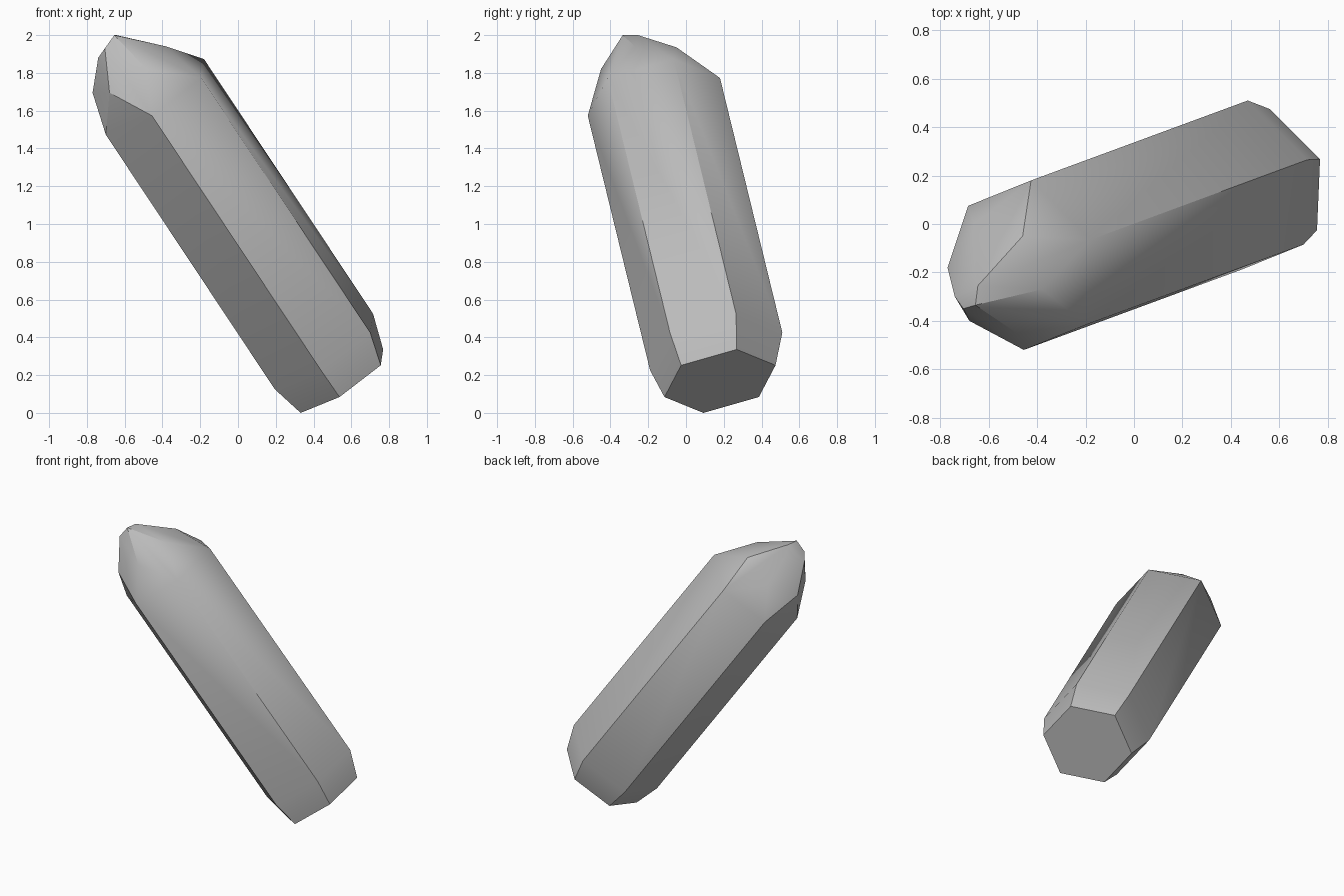
import bpy
import bmesh
import math
from mathutils import Vector

old = bpy.data.objects.get("Cube")
if old:
    bpy.data.objects.remove(old, do_unlink=True)


def make_material(name, value):
    material = bpy.data.materials.new(name)
    material.use_nodes = True
    colour = (value, value, value, 1)
    material.diffuse_color = colour
    material.node_tree.nodes["Principled BSDF"].inputs["Base Color"].default_value = colour
    return material


# Two neighbouring-but-one corners define the tilted hexagonal section
front_corner = Vector((-0.015, -0.35, -0.1))
upper_corner = Vector((0.26, 0.105, 0.2))


def hexagon(centre, scale=1):
    """Six corners of the crystal's section, as opposite pairs about the centre."""
    offsets = (front_corner, front_corner + upper_corner, upper_corner)
    return [Vector(centre) + side * scale * offset
            for side in (1, -1) for offset in offsets]


# Narrowed flat foot, then the long straight shaft
points = hexagon((0.55, 0.18, 0.168), 0.84)
points += hexagon((0.455, 0.16, 0.325))
points += hexagon((-0.44, -0.17, 1.673))

# Shoulder peaks, one above each shaft face
points += [Vector(p) for p in (
    (-0.68, -0.40, 1.695), (-0.485, -0.45, 1.82), (-0.38, -0.27, 1.94),
    (-0.46, -0.05, 1.935), (-0.66, 0.0, 1.80), (-0.77, -0.18, 1.695))]

# Small chipped point
points += [Vector(p) for p in (
    (-0.645, -0.255, 2.0), (-0.655, -0.335, 2.0), (-0.705, -0.35, 1.93),
    (-0.74, -0.30, 1.88), (-0.66, -0.19, 1.94))]

# Skin the corners into a faceted solid and merge flat neighbours
bm = bmesh.new()
for point in points:
    bm.verts.new(point)
hull = bmesh.ops.convex_hull(bm, input=bm.verts)
unused = {v for v in hull["geom_interior"] + hull["geom_unused"]
          if isinstance(v, bmesh.types.BMVert)}
bmesh.ops.delete(bm, geom=list(unused), context="VERTS")
bmesh.ops.dissolve_limit(bm, angle_limit=math.radians(2),
                         verts=bm.verts, edges=bm.edges)
bmesh.ops.recalc_face_normals(bm, faces=bm.faces)

mesh = bpy.data.meshes.new("crystal_shard")
bm.to_mesh(mesh)
bm.free()
crystal = bpy.data.objects.new("crystal_shard", mesh)
bpy.context.collection.objects.link(crystal)
mesh.materials.append(make_material("stone_grey", 0.5))

# Soft facets with crisp main edges
bpy.ops.object.select_all(action="DESELECT")
crystal.select_set(True)
bpy.context.view_layer.objects.active = crystal
bpy.ops.object.shade_smooth_by_angle(angle=math.radians(30))
